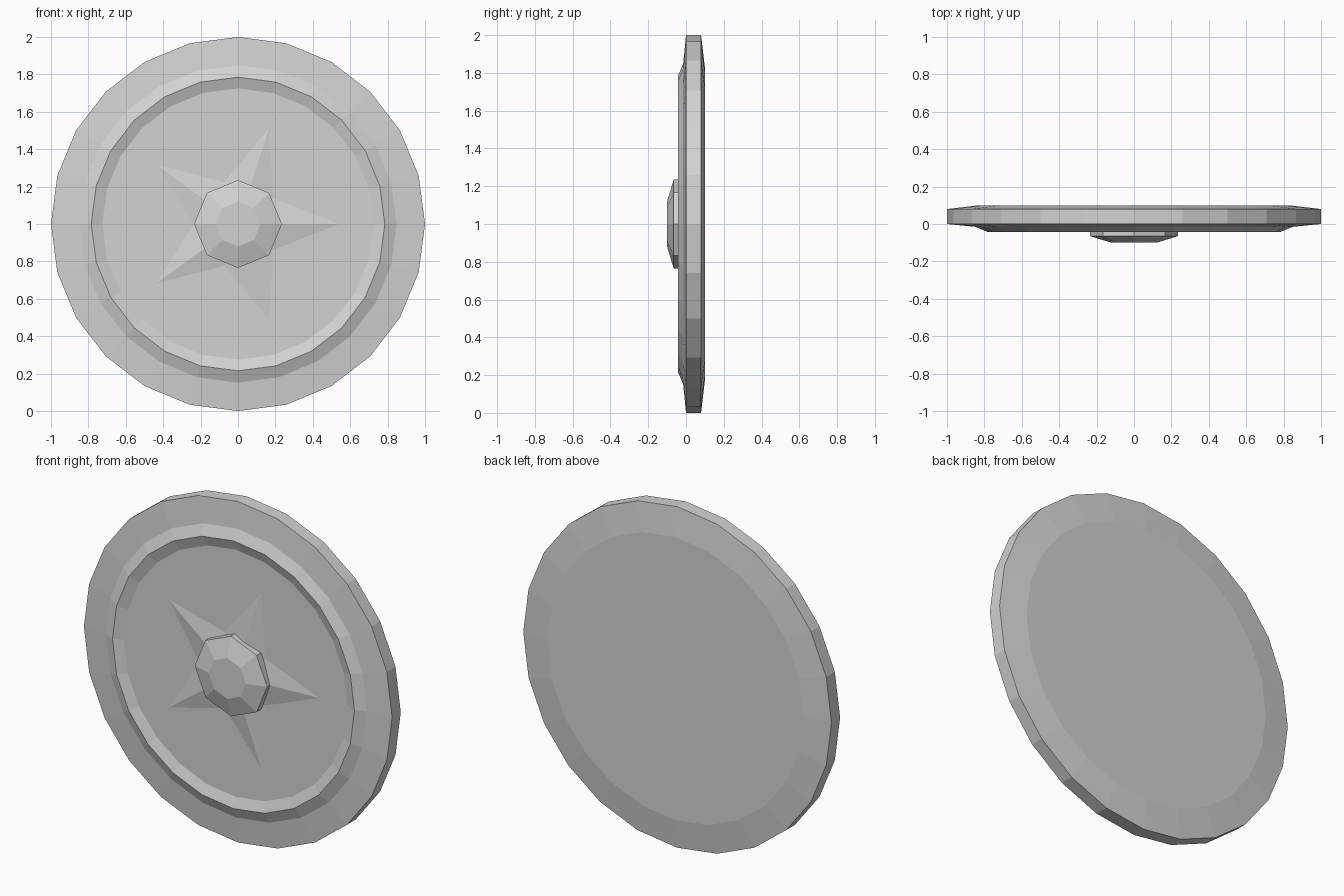
import bpy, bmesh, math

if "Cube" in bpy.data.objects:
    bpy.data.objects.remove(bpy.data.objects["Cube"])

grey = bpy.data.materials.new("plain grey")
grey.diffuse_color = (0.65, 0.65, 0.65, 1)
grey.use_nodes = True
grey.node_tree.nodes["Principled BSDF"].inputs["Base Color"].default_value = grey.diffuse_color
CENTRE_Z = 1.0


def finish(bm, name):
    bmesh.ops.recalc_face_normals(bm, faces=bm.faces)
    mesh = bpy.data.meshes.new(name)
    bm.to_mesh(mesh)
    bm.free()
    mesh.materials.append(grey)
    ob = bpy.data.objects.new(name, mesh)
    bpy.context.collection.objects.link(ob)
    ob.location.z = CENTRE_Z
    return ob


def polar(r, a, y):
    return (r * math.cos(a), y, r * math.sin(a))


def lathe(name, profile, sides):
    """Spin (radius, y) points about the y axis and cap both ends."""
    bm = bmesh.new()
    rings = [[bm.verts.new(polar(r, 2 * math.pi * i / sides, y)) for i in range(sides)]
             for r, y in profile]
    for a, b in zip(rings, rings[1:]):
        for i in range(sides):
            j = (i + 1) % sides
            bm.faces.new((a[i], a[j], b[j], b[i]))
    bm.faces.new(rings[0])
    bm.faces.new(rings[-1])
    return finish(bm, name)


# Round body: recessed floor, raised ring, sloped rim, bevelled back
lathe("shield_body", [(0.725, -0.02), (0.785, -0.042), (0.848, -0.015), (1.0, 0.0),
                      (1.0, 0.08), (0.83, 0.1)], 24)

# Octagonal centre boss
lathe("centre_boss", [(0.12, -0.1), (0.235, -0.065), (0.235, -0.015)], 8)

# Shallow five-pointed star rising to its centre
bm = bmesh.new()
edge = [bm.verts.new(polar(0.235 if i % 2 else 0.54, math.pi * i / 5, -0.0205))
        for i in range(10)]
apex = bm.verts.new((0, -0.055, 0))
for i in range(10):
    bm.faces.new((edge[i], edge[(i + 1) % 10], apex))
bm.faces.new(edge)
finish(bm, "star_relief")
